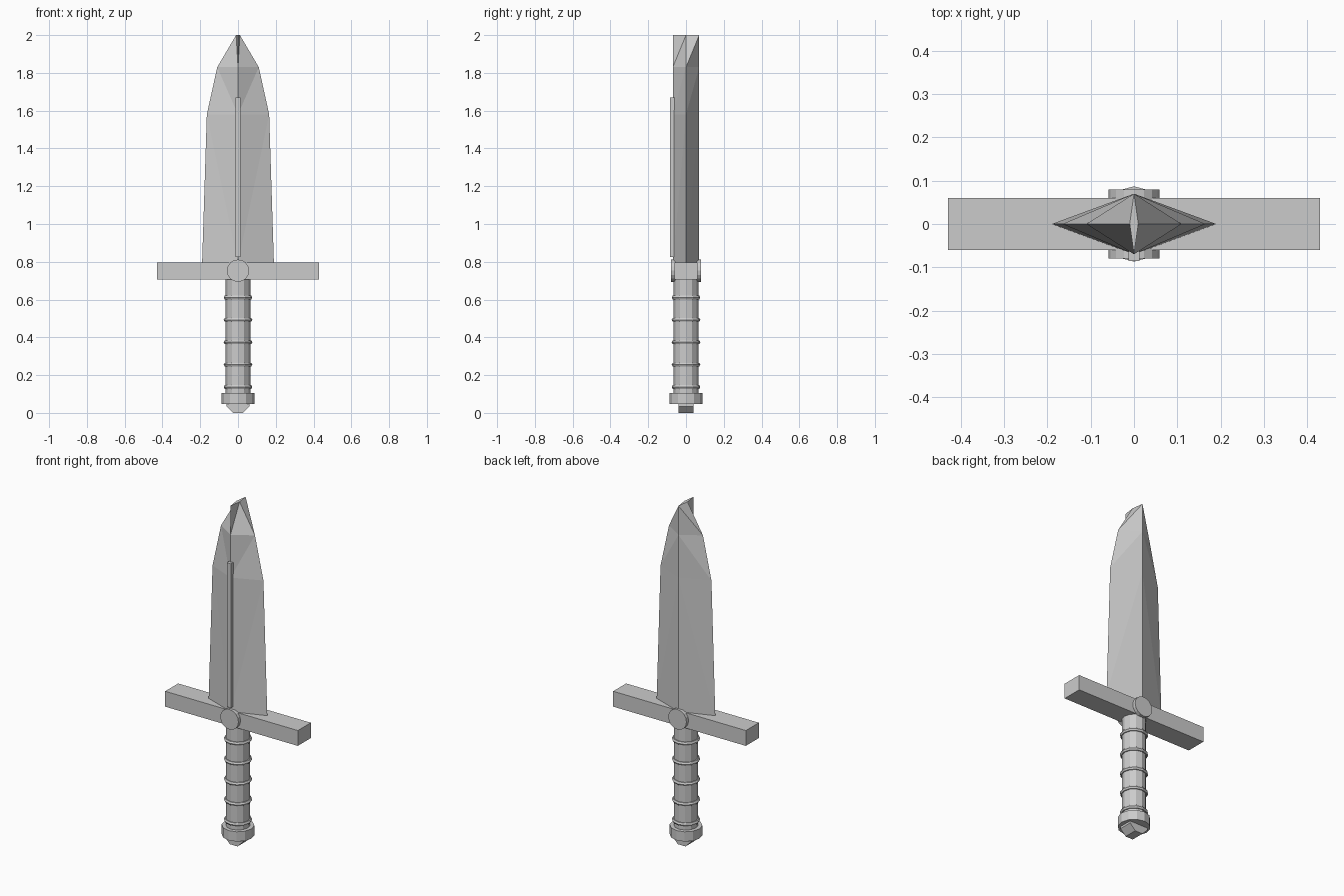
import bpy, bmesh
from math import pi

if "Cube" in bpy.data.objects:
    bpy.data.objects.remove(bpy.data.objects["Cube"])


def finish(name, bm):
    bmesh.ops.recalc_face_normals(bm, faces=bm.faces)
    mesh = bpy.data.meshes.new(name)
    bm.to_mesh(mesh)
    bm.free()
    ob = bpy.data.objects.new(name, mesh)
    bpy.context.collection.objects.link(ob)
    return ob


def box(name, lo, hi):
    bm = bmesh.new()
    bmesh.ops.create_cube(bm, size=1)
    for v in bm.verts:
        v.co = [(a + b) / 2 + c * (b - a) for a, b, c in zip(lo, hi, v.co)]
    return finish(name, bm)


def cylinder(name, sides, radius, depth, loc, axis="Z", turn=0.0):
    bpy.ops.mesh.primitive_cylinder_add(vertices=sides, radius=radius, depth=depth)
    ob = bpy.context.object
    ob.name = name
    ob.location = loc
    ob.rotation_euler = (pi / 2, turn, 0) if axis == "Y" else (0, 0, turn)
    return ob


# Blade: diamond sections of constant thickness, narrowing to a thin tip
bm = bmesh.new()
T = 0.07
rings = []
for z, w in [(0.795, 0.19), (1.58, 0.165), (1.83, 0.11), (2.0, 0.01)]:
    rings.append([bm.verts.new(p) for p in
                  [(0, -T, z), (w, 0, z), (0, T, z), (-w, 0, z)]])
for (f, r, b, l), (F, R, B, L) in zip(rings, rings[1:]):
    for s, S in ((r, R), (l, L)):
        bm.faces.new((f, s, S))
        bm.faces.new((f, S, F))
        bm.faces.new((s, b, B))
        bm.faces.new((s, B, S))
bm.faces.new(rings[0])
bm.faces.new(rings[-1])
finish("blade", bm)

# Raised strip on the front of the blade
box("blade_strip", (-0.013, -0.085, 0.825), (0.013, -0.06, 1.67))

# Crossguard with a round boss on each face
box("crossguard", (-0.43, -0.06, 0.705), (0.43, 0.06, 0.795))
for name, y in (("front_boss", -0.068), ("back_boss", 0.068)):
    cylinder(name, 16, 0.059, 0.024, (0, y, 0.753), "Y")

# Grip with five ring bands
cylinder("grip", 12, 0.065, 0.625, (0, 0, 0.3975))
for i in range(5):
    bpy.ops.mesh.primitive_torus_add(
        major_segments=12, minor_segments=6, major_radius=0.065,
        minor_radius=0.011, location=(0, 0, 0.137 + i * 0.1185))
    bpy.context.object.name = f"grip_ring_{i + 1}"

# Pommel collar and octagonal end cap lying along y
cylinder("pommel_collar", 12, 0.087, 0.057, (0, 0, 0.0755))
cylinder("pommel_cap", 8, 0.065, 0.08, (0, 0, 0.06), "Y", pi / 8)
